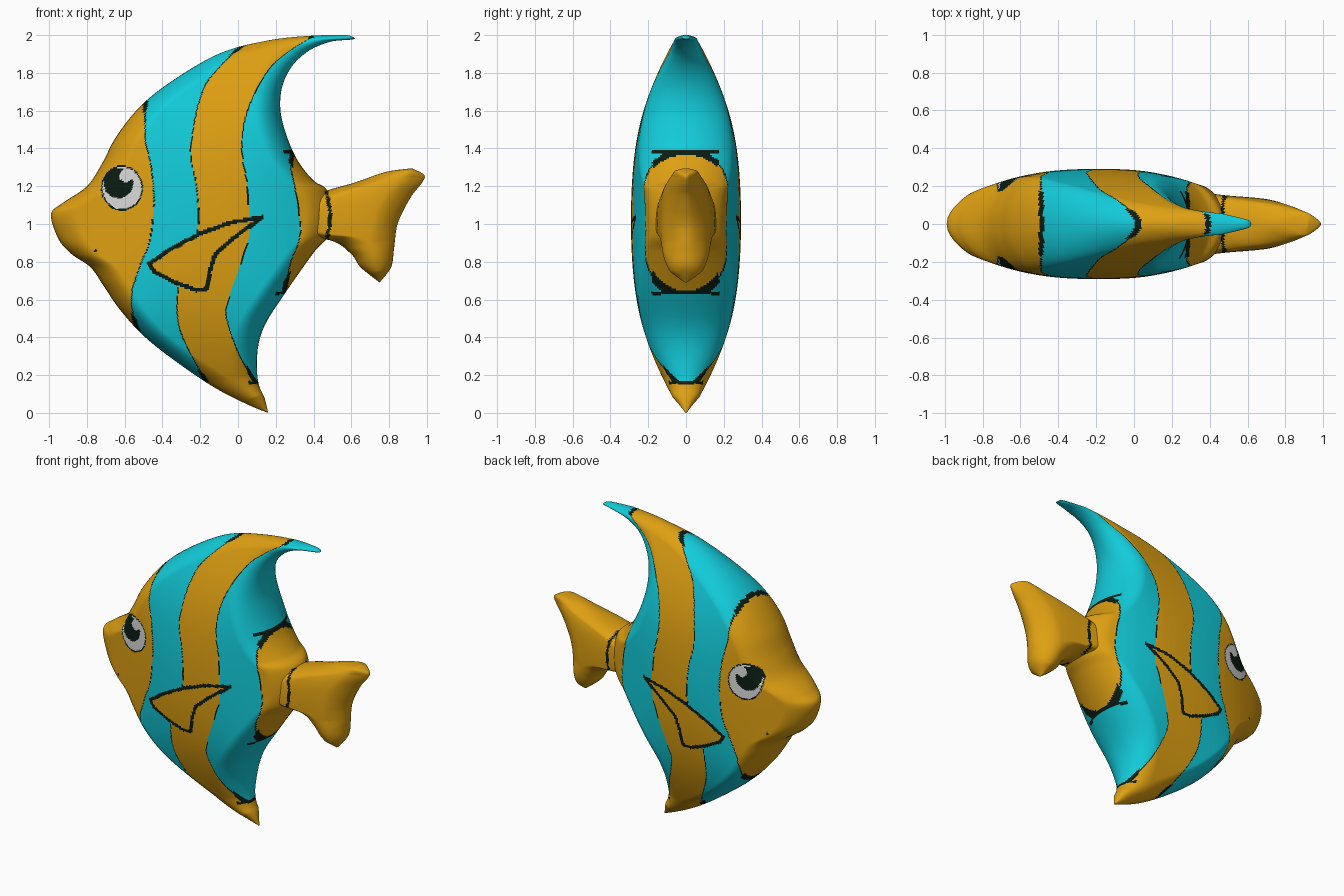
import bpy, bmesh, math

cube = bpy.data.objects.get("Cube")
if cube:
    bpy.data.objects.remove(cube, do_unlink=True)


def material(name, colour):
    mat = bpy.data.materials.new(name)
    mat.use_nodes = True
    mat.diffuse_color = (*colour, 1)
    mat.node_tree.nodes["Principled BSDF"].inputs["Base Color"].default_value = (*colour, 1)
    return mat


MATERIALS = [material("orange skin", (0.73, 0.35, 0.006)),
             material("turquoise stripe", (0.006, 0.6, 0.7)),
             material("dark line", (0.003, 0.012, 0.006)),
             material("eye white", (0.68, 0.68, 0.68))]
ORANGE, TURQUOISE, DARK, WHITE = range(4)


def spline(points, steps):
    """Catmull-Rom curve through points of any dimension."""
    result = []
    last = len(points) - 1
    for i in range(last):
        a, b, c, d = (points[min(max(i + k, 0), last)] for k in (-1, 0, 1, 2))
        for s in range(steps):
            u = s / steps
            result.append(tuple(
                q + 0.5 * u * (r - p + u * (2 * p - 5 * q + 4 * r - w + u * (3 * (q - r) + w - p)))
                for p, q, r, w in zip(a, b, c, d)))
    result.append(tuple(points[-1]))
    return result


def lookup(table, key):
    """Linear value in a table sorted by key."""
    if key <= table[0][0]:
        return table[0][1]
    for (k0, v0), (k1, v1) in zip(table, table[1:]):
        if key <= k1:
            return v0 + (v1 - v0) * (key - k0) / max(k1 - k0, 1e-9)
    return table[-1][1]


# Half thickness along the length
WIDTH = spline([(-1, .1), (-.9, .135), (-.8, .175), (-.6, .24), (-.4, .285), (-.2, .3), (0, .288),
                (.2, .24), (.4, .175), (.5, .15), (.7, .125), (.85, .085), (1, .03)], 4)

# Front and back edge of each slice: front x, front z, back x, back z
BODY = [(.16, 0, .16, 0), (.06, .04, .14, .08), (-.1, .12, .11, .15), (-.27, .23, .1, .25),
        (-.48, .39, .11, .37), (-.62, .54, .15, .48), (-.71, .67, .24, .62), (-.78, .77, .33, .75),
        (-.88, .84, .41, .86), (-.95, .92, .48, .94), (-.99, 1.05, .5, 1.05), (-.93, 1.11, .47, 1.18),
        (-.8, 1.2, .4, 1.23), (-.72, 1.32, .32, 1.33), (-.64, 1.47, .26, 1.46), (-.5, 1.64, .225, 1.6),
        (-.3, 1.79, .235, 1.73), (-.08, 1.91, .29, 1.84), (.15, 1.97, .38, 1.92),
        (.36, 1.995, .49, 1.965), (.57, 2, .59, 1.975), (.62, 1.98, .62, 1.98)]
TAIL = [(.75, .69, .75, .69), (.65, .77, .81, .77), (.6, .84, .825, .86), (.5, .91, .835, .95),
        (.3, .95, .845, 1), (.3, 1.1, .87, 1.06), (.45, 1.17, .92, 1.15), (.62, 1.22, .975, 1.22),
        (.78, 1.275, .985, 1.26), (.92, 1.295, .92, 1.295)]

# Stripe edges, x by height
STRIPES = [spline(points, 6) for points in (
    [(.43, -.53), (.55, -.56), (.65, -.56), (.8, -.51), (.9, -.47), (1.1, -.445), (1.3, -.46),
     (1.45, -.49), (1.66, -.49)],
    [(.17, -.17), (.35, -.27), (.5, -.32), (.7, -.31), (.85, -.25), (1, -.21), (1.2, -.22),
     (1.4, -.25), (1.7, -.19), (1.85, -.08), (1.95, .03)],
    [(.15, .1), (.3, .01), (.5, -.06), (.6, -.05), (.75, 0), (.9, .05), (1, .06), (1.2, .05),
     (1.4, .02), (1.6, .05), (1.8, .15), (1.9, .25), (1.99, .39)],
    [(.63, .24), (.8, .28), (.9, .32), (1, .33), (1.2, .3), (1.3, .28), (1.38, .29)])]
stripe_cache = {}

# Side fin outline
FIN = [(.13, 1.035), (-.03, 1.01), (-.2, .95), (-.35, .87), (-.47, .79), (-.44, .745), (-.33, .69),
       (-.22, .65), (-.165, .655), (-.15, .75), (-.12, .84), (-.02, .93)]
FIN_EDGES = list(zip(FIN, FIN[1:] + FIN[:1]))


def fin_distance(x, z):
    def to_edge(a, b):
        dx, dz = b[0] - a[0], b[1] - a[1]
        u = ((x - a[0]) * dx + (z - a[1]) * dz) / (dx * dx + dz * dz)
        u = min(max(u, 0), 1)
        return math.hypot(x - a[0] - u * dx, z - a[1] - u * dz)
    return min(to_edge(a, b) for a, b in FIN_EDGES)


def inside_fin(x, z):
    hits = [a for a, b in FIN_EDGES if (a[1] > z) != (b[1] > z)
            and x < a[0] + (b[0] - a[0]) * (z - a[1]) / (b[1] - a[1])]
    return len(hits) % 2 == 1


def paint(x, z, rim):
    # Eye: outline, pupil and glint
    eye = math.hypot((x + .614) / .111, (z - 1.19) / .12)
    if eye < 1:
        pupil = math.hypot(x + .632, z - 1.215) < .078
        glint = math.hypot(x + .593, z - 1.255) < .034
        return DARK if eye > .93 or (pupil and not glint) else WHITE
    # Mouth corner and tail root line
    if math.hypot(x + .755, z - .86) < .008:
        return DARK
    if .92 < z < 1.175 and abs(x - .488 + 1.3 * (z - 1.04) ** 2) < .01:
        return DARK
    # Side fin
    if -.5 < x < .16 and .62 < z < 1.06:
        if fin_distance(x, z) < .011:
            return DARK
        if inside_fin(x, z):
            return ORANGE
    # Stripes, with bolder lines over the rim
    key = round(z, 3)
    if key not in stripe_cache:
        stripe_cache[key] = [lookup(table, z) for table in STRIPES]
    edges = stripe_cache[key]
    if z < .16:
        edges = edges[:2]
    elif not .635 < z < 1.38:
        edges = edges[:3]
    if rim and ((x > .2 and min(abs(z - 1.38), abs(z - .635)) < .009)
                or (x > .05 and abs(z - .16) < .008)):
        return DARK
    if any(abs(x - e) < (.013 if rim else .003) for e in edges):
        return DARK
    return TURQUOISE if sum(x > e for e in edges) % 2 else ORANGE


def loft(name, slices, steps, columns, centre, radius, depth):
    """Skin of rounded slices, mirrored in y and painted by rule."""
    verts, faces, colours = [], [], []
    rows = spline(slices, steps)
    ring = 2 * columns
    spread = [.6 * j / columns + .2 * (1 - math.cos(math.pi * j / columns))
              for j in range(columns + 1)]
    for fx, fz, bx, bz in rows:
        length = math.hypot(bx - fx, bz - fz)
        cap = max(min(.14, length / 2), 1e-4)
        side = []
        for t in spread:
            x, z = fx + (bx - fx) * t, fz + (bz - fz) * t
            d = min(min(t, 1 - t) * length / cap, 1)
            tall = depth * max(.07, .07 + .93 * (1 - ((z - centre) / radius) ** 2))
            wide = lookup(WIDTH, x)
            y = 1.09 * (wide ** -6 + tall ** -6) ** (-1 / 6)
            y *= math.sqrt(max(0, 1 - (1 - d) ** 2)) * math.sqrt(min(1, length / .12))
            side.append((x, y, z))
        verts += side + [(x, -y, z) for x, y, z in side[-2:0:-1]]
    for i in range(len(rows) - 1):
        length = math.hypot(rows[i][2] - rows[i][0], rows[i][3] - rows[i][1])
        for j in range(ring):
            k = (j + 1) % ring
            quad = [i * ring + j, i * ring + k, (i + 1) * ring + k, (i + 1) * ring + j]
            t = spread[j if j < columns else ring - j]
            x = sum(verts[q][0] for q in quad) / 4
            z = sum(verts[q][2] for q in quad) / 4
            faces.append(quad)
            colours.append(paint(x, z, min(t, 1 - t) * length < .05))
    mesh = bpy.data.meshes.new(name)
    mesh.from_pydata(verts, [], faces)
    for mat in MATERIALS:
        mesh.materials.append(mat)
    mesh.polygons.foreach_set("material_index", colours)
    bm = bmesh.new()
    bm.from_mesh(mesh)
    bmesh.ops.remove_doubles(bm, verts=bm.verts, dist=1e-5)
    bmesh.ops.recalc_face_normals(bm, faces=bm.faces)
    for face in bm.faces:
        face.smooth = True
    bm.to_mesh(mesh)
    bm.free()
    obj = bpy.data.objects.new(name, mesh)
    bpy.context.collection.objects.link(obj)
    return obj


loft("fish_body", BODY, 14, 155, 1.02, 1.02, .3)
loft("tail_fin", TAIL, 12, 60, 1, .34, .16)
